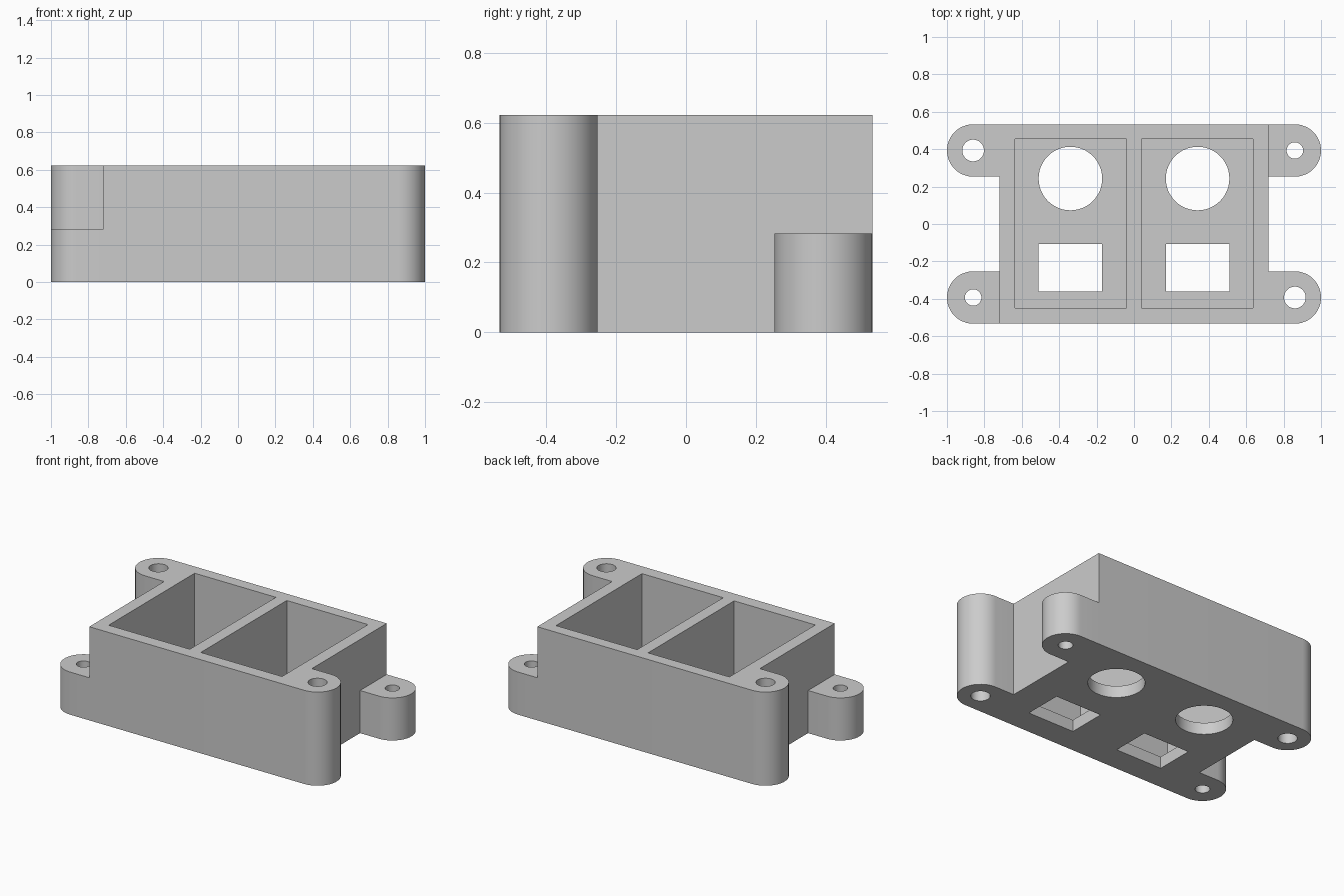
import bpy, bmesh
from math import sin, cos, pi, radians

cube = bpy.data.objects.get("Cube")
if cube:
    bpy.data.objects.remove(cube, do_unlink=True)

# Main dimensions
HEIGHT, EAR_HEIGHT, FLOOR = 0.622, 0.283, 0.078
HALF_X, HALF_Y = 0.72, 0.533
EAR_X, EAR_R = 0.86, 0.14
EAR_Y = HALF_Y - EAR_R
BIG_HOLE, SMALL_HOLE = 0.058, 0.044

grey = bpy.data.materials.new("plain grey")
grey.use_nodes = True
colour = (0.6, 0.6, 0.6, 1)
grey.diffuse_color = colour
grey.node_tree.nodes["Principled BSDF"].inputs["Base Color"].default_value = colour


def rect(x0, x1, y0, y1):
    return [(x0, y0), (x1, y0), (x1, y1), (x0, y1)]


def arc(x, y, r, start, sweep, steps):
    return [(x + r * cos(start + sweep * i / steps), y + r * sin(start + sweep * i / steps))
            for i in range(steps + 1)]


def circle(x, y, r, steps=48):
    return arc(x, y, r, 0, 2 * pi, steps)[:-1]


def prism(name, outlines, z0, z1):
    """Extrude counter-clockwise outlines between two heights."""
    bm = bmesh.new()
    for outline in outlines:
        low = [bm.verts.new((x, y, z0)) for x, y in outline]
        high = [bm.verts.new((x, y, z1)) for x, y in outline]
        bm.faces.new(low[::-1])
        bm.faces.new(high)
        for i in range(len(low)):
            j = (i + 1) % len(low)
            bm.faces.new((low[i], low[j], high[j], high[i]))
    mesh = bpy.data.meshes.new(name)
    bm.to_mesh(mesh)
    bm.free()
    mesh.materials.append(grey)
    obj = bpy.data.objects.new(name, mesh)
    bpy.context.collection.objects.link(obj)
    return obj


def cut(obj, outlines, z0, z1):
    """Remove the extruded outlines from an object."""
    cutter = prism("cutter", outlines, z0, z1)
    cutter.hide_render = True
    mod = obj.modifiers.new("cut", 'BOOLEAN')
    mod.operation, mod.solver, mod.object = 'DIFFERENCE', 'EXACT', cutter
    bpy.context.view_layer.objects.active = obj
    bpy.ops.object.modifier_apply(modifier=mod.name)
    bpy.data.objects.remove(cutter, do_unlink=True)


def finish(obj):
    bpy.ops.object.select_all(action='DESELECT')
    obj.select_set(True)
    bpy.context.view_layer.objects.active = obj
    bpy.ops.object.shade_smooth_by_angle(angle=radians(30))


# Housing with a full-height ear on two opposite corners
half = [(-HALF_X, -HALF_Y)] + arc(EAR_X, -EAR_Y, EAR_R, -pi / 2, pi, 24)
half.append((HALF_X, EAR_R - EAR_Y))
housing = prism("housing", [half + [(-x, -y) for x, y in half]], 0, HEIGHT)

# Two open compartments, then floor openings and screw holes
cut(housing, [rect(-0.637, -0.04, -0.448, 0.455), rect(0.04, 0.637, -0.448, 0.455)],
    FLOOR, HEIGHT + 0.1)
openings = []
for s in (-1, 1):
    openings.append(circle(s * 0.34, 0.243, 0.17))
    openings.append(rect(s * 0.34 - 0.17, s * 0.34 + 0.17, -0.362, -0.107))
    openings.append(circle(s * EAR_X, -s * EAR_Y, BIG_HOLE))
cut(housing, openings, -0.1, HEIGHT + 0.1)
finish(housing)

# Low ears on the other two corners
for s, name in ((1, "back_left_ear"), (-1, "front_right_ear")):
    outline = [(HALF_X, EAR_Y - EAR_R)] + arc(EAR_X, EAR_Y, EAR_R, -pi / 2, pi, 24)
    outline.append((HALF_X, HALF_Y))
    ear = prism(name, [[(s * x, s * y) for x, y in outline]], 0, EAR_HEIGHT)
    cut(ear, [circle(s * EAR_X, s * EAR_Y, SMALL_HOLE)], -0.1, EAR_HEIGHT + 0.1)
    finish(ear)
